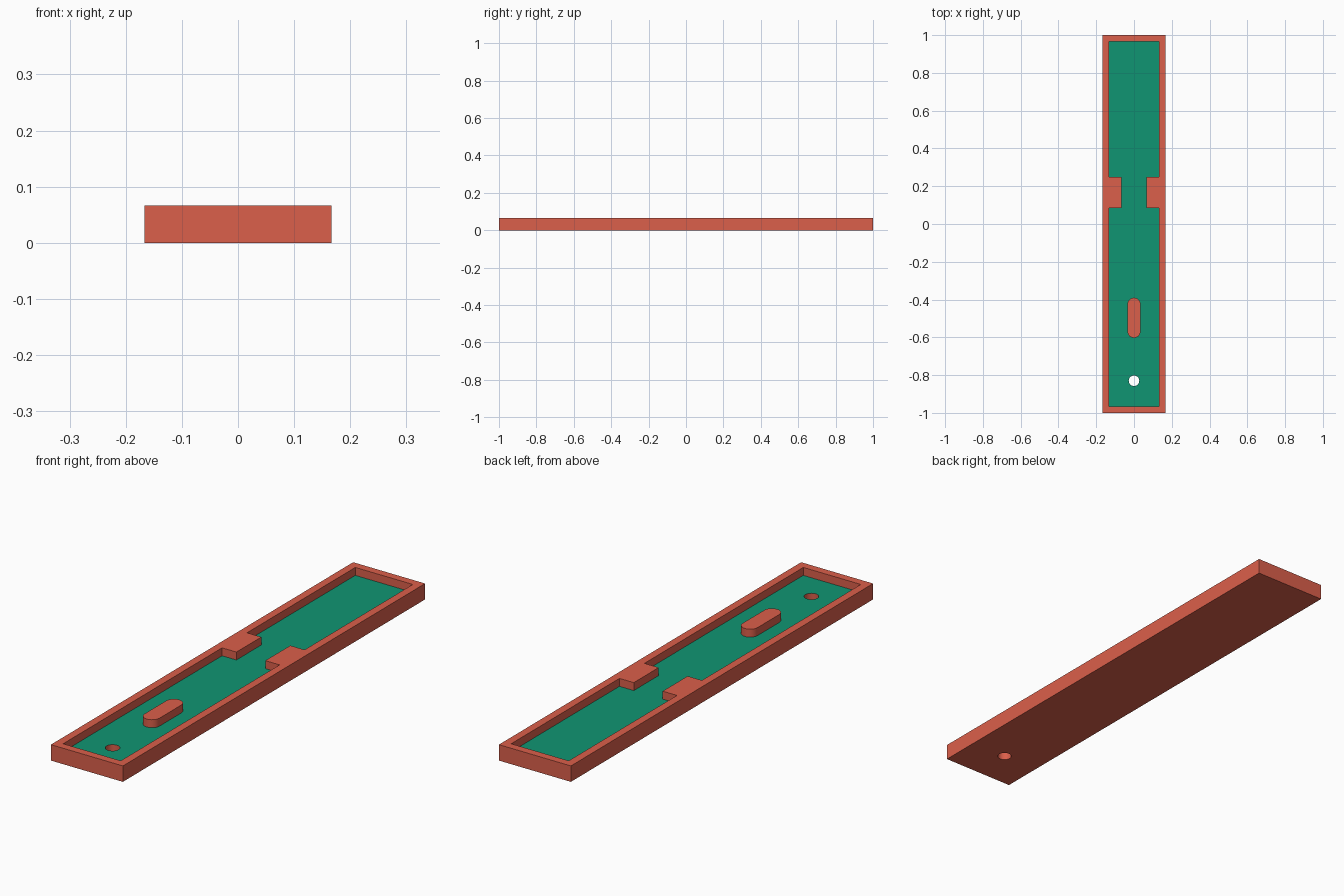
import bpy, bmesh
from math import sin, cos, pi, radians

if "Cube" in bpy.data.objects:
    bpy.data.objects.remove(bpy.data.objects["Cube"])

HALF_W, HALF_L, WALL = 1 / 6, 1.0, 1 / 30
FLOOR_Z, TOP_Z = 1 / 30, 1 / 15


def material(name, color):
    m = bpy.data.materials.new(name)
    m.diffuse_color = (*color, 1)
    m.use_nodes = True
    m.node_tree.nodes["Principled BSDF"].inputs["Base Color"].default_value = m.diffuse_color
    return m


red = material("red_border", (0.71, 0.115, 0.07))
green = material("green_turf", (0.005, 0.30, 0.17))


def arc(cy, r, a0, a1, n):
    return [(r * cos(a0 + (a1 - a0) * i / n), cy + r * sin(a0 + (a1 - a0) * i / n))
            for i in range(n + 1)]


def ring(bm, points, z):
    """Closed loop of edges at height z."""
    vs = [bm.verts.new((x, y, z)) for x, y in points]
    return [bm.edges.new((a, b)) for a, b in zip(vs, vs[1:] + vs[:1])]


def walls(bm, points, z0, z1):
    """Upright band following an outline; returns lower and upper loops."""
    low, high = ring(bm, points, z0), ring(bm, points, z1)
    for a, b in zip(low, high):
        bm.faces.new((a.verts[0], a.verts[1], b.verts[1], b.verts[0]))
    return low, high


def fill(bm, edges, mat=0):
    """Flat cap between one or more loops."""
    made = bmesh.ops.triangle_fill(bm, edges=edges, use_beauty=True, normal=(0, 0, 1))
    for f in made["geom"]:
        if isinstance(f, bmesh.types.BMFace):
            f.material_index = mat


def finish(bm, name, mats):
    bmesh.ops.recalc_face_normals(bm, faces=bm.faces)
    mesh = bpy.data.meshes.new(name)
    bm.to_mesh(mesh)
    bm.free()
    ob = bpy.data.objects.new(name, mesh)
    bpy.context.collection.objects.link(ob)
    for m in mats:
        mesh.materials.append(m)
    bpy.ops.object.select_all(action='DESELECT')
    ob.select_set(True)
    bpy.context.view_layer.objects.active = ob
    bpy.ops.object.shade_smooth_by_angle(angle=radians(35))
    return ob


# Outlines: outer block, pocket with two facing gate blocks, round cup
outer = [(-HALF_W, -HALF_L), (HALF_W, -HALF_L), (HALF_W, HALF_L), (-HALF_W, HALF_L)]
ix, iy, gate_x, gate_y0, gate_y1 = HALF_W - WALL, HALF_L - WALL, 0.067, 0.085, 0.25
right_side = [(ix, -iy), (ix, gate_y0), (gate_x, gate_y0),
              (gate_x, gate_y1), (ix, gate_y1), (ix, iy)]
pocket = right_side + [(-x, y) for x, y in reversed(right_side)]
cup = arc(-0.83, 0.028, 0, 2 * pi, 24)[:-1]

# Course: bordered tray with a green floor and a cup cut right through
bm = bmesh.new()
outer_low, outer_high = walls(bm, outer, 0, TOP_Z)
pocket_low, pocket_high = walls(bm, pocket, FLOOR_Z, TOP_Z)
cup_low, cup_high = walls(bm, cup, 0, FLOOR_Z)
fill(bm, outer_high + pocket_high)
fill(bm, pocket_low + cup_high, mat=1)
fill(bm, outer_low + cup_low)
finish(bm, "course_tray", [red, green])

# Rounded bumper standing in front of the cup, set slightly into the floor
r = 0.0345
bumper = arc(-0.39 - r, r, 0, pi, 12) + arc(-0.603 + r, r, pi, 2 * pi, 12)
bm = bmesh.new()
low, high = walls(bm, bumper, FLOOR_Z - 0.002, TOP_Z)
fill(bm, low)
fill(bm, high)
finish(bm, "rounded_bumper", [red])
